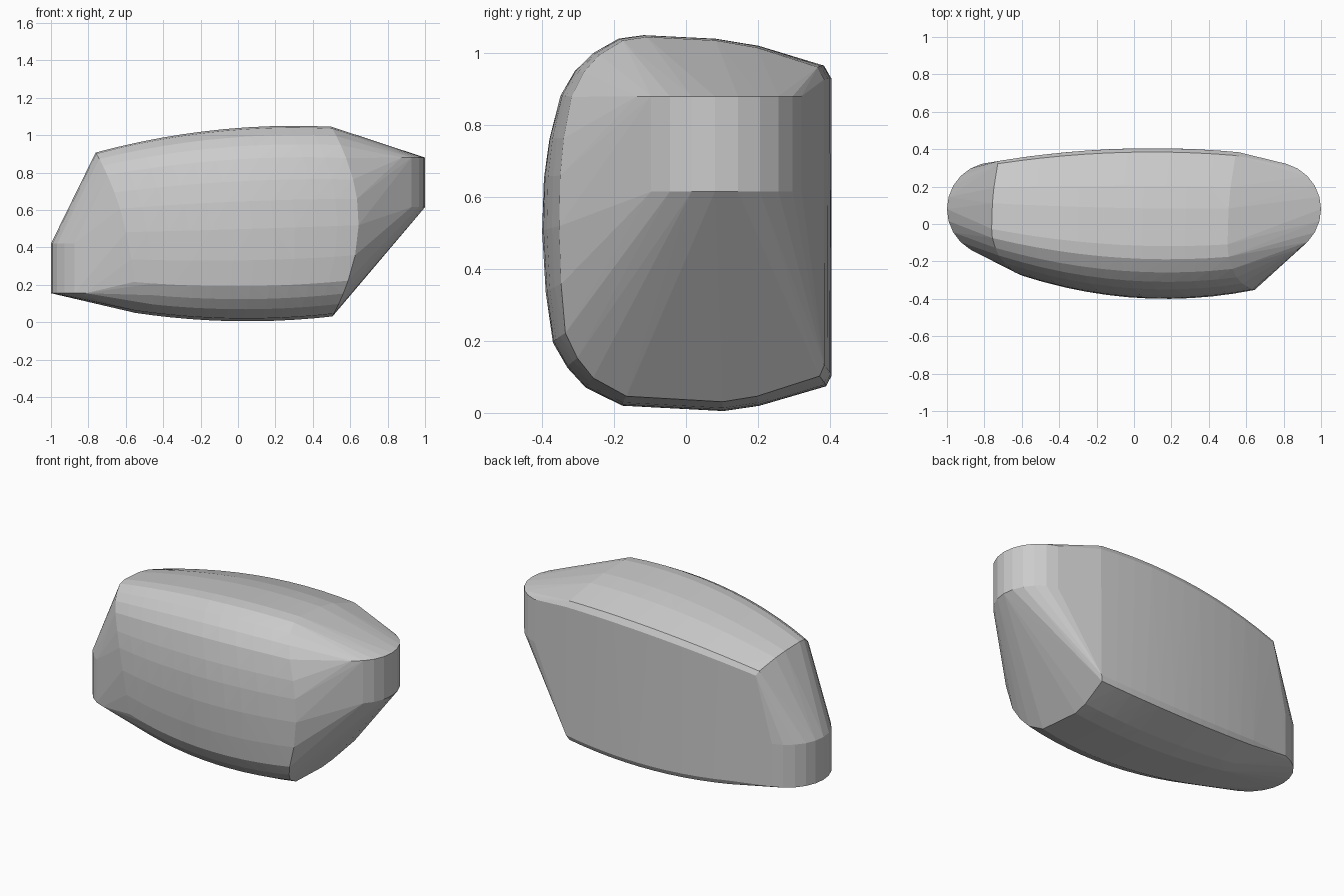
import bpy, bmesh, math

if "Cube" in bpy.data.objects:
    bpy.data.objects.remove(bpy.data.objects["Cube"])

# Cross-section (y, z) at the widest part: rounded front, nearly flat back
SECTION = [(-.40, .50), (-.395, .65), (-.38, .76), (-.35, .88), (-.31, .95), (-.26, 1.0),
           (-.19, 1.04), (-.12, 1.05), (.08, 1.04), (.20, 1.02), (.38, .965), (.40, .93),
           (.40, .10), (.385, .07), (.20, .015), (.10, .0), (-.18, .015), (-.28, .065),
           (-.33, .12), (-.37, .19), (-.39, .33)]


def section_point(x, y, z):
    """Fit a section point between the gently bowed outer limits at station x."""
    front = -.40 + .21 * (x - .17) ** 2
    back = .405 - .10 * (x - .10) ** 2
    low = .005 + .125 * (x - .05) ** 2
    high = 1.05 - .127 * (x - .30) ** 2
    return (x, front + (y + .4) / .8 * (back - front), low + z / 1.05 * (high - low))


bm = bmesh.new()

# Bowed barrel with curved ends
STATIONS = 12
for y, z in SECTION:
    left = -.55 - .253 * (z * .87) ** 2
    right = .645 - .145 * ((z - .52) / .53) ** 2
    for i in range(STATIONS):
        bm.verts.new(section_point(left + (right - left) * i / (STATIONS - 1), y, z))

# Upright rounded noses: low on the left, high on the right
for side, z0, z1 in ((-1, .155, .42), (1, .615, .88)):
    for i in range(24):
        a = math.tau * i / 24
        for z in (z0, z1):
            bm.verts.new((side * .75 + .25 * math.cos(a), .08 + .25 * math.sin(a), z))

# Wrap everything in one faceted skin
hull = bmesh.ops.convex_hull(bm, input=bm.verts)
loose = {g for g in hull["geom_interior"] + hull["geom_unused"] if isinstance(g, bmesh.types.BMVert)}
bmesh.ops.delete(bm, geom=list(loose), context='VERTS')
bmesh.ops.recalc_face_normals(bm, faces=bm.faces)

mesh = bpy.data.meshes.new("boulder")
bm.to_mesh(mesh)
bm.free()
boulder = bpy.data.objects.new("boulder", mesh)
bpy.context.collection.objects.link(boulder)

grey = bpy.data.materials.new("stone grey")
grey.diffuse_color = (.6, .6, .6, 1)
grey.use_nodes = True
grey.node_tree.nodes["Principled BSDF"].inputs["Base Color"].default_value = grey.diffuse_color
mesh.materials.append(grey)
